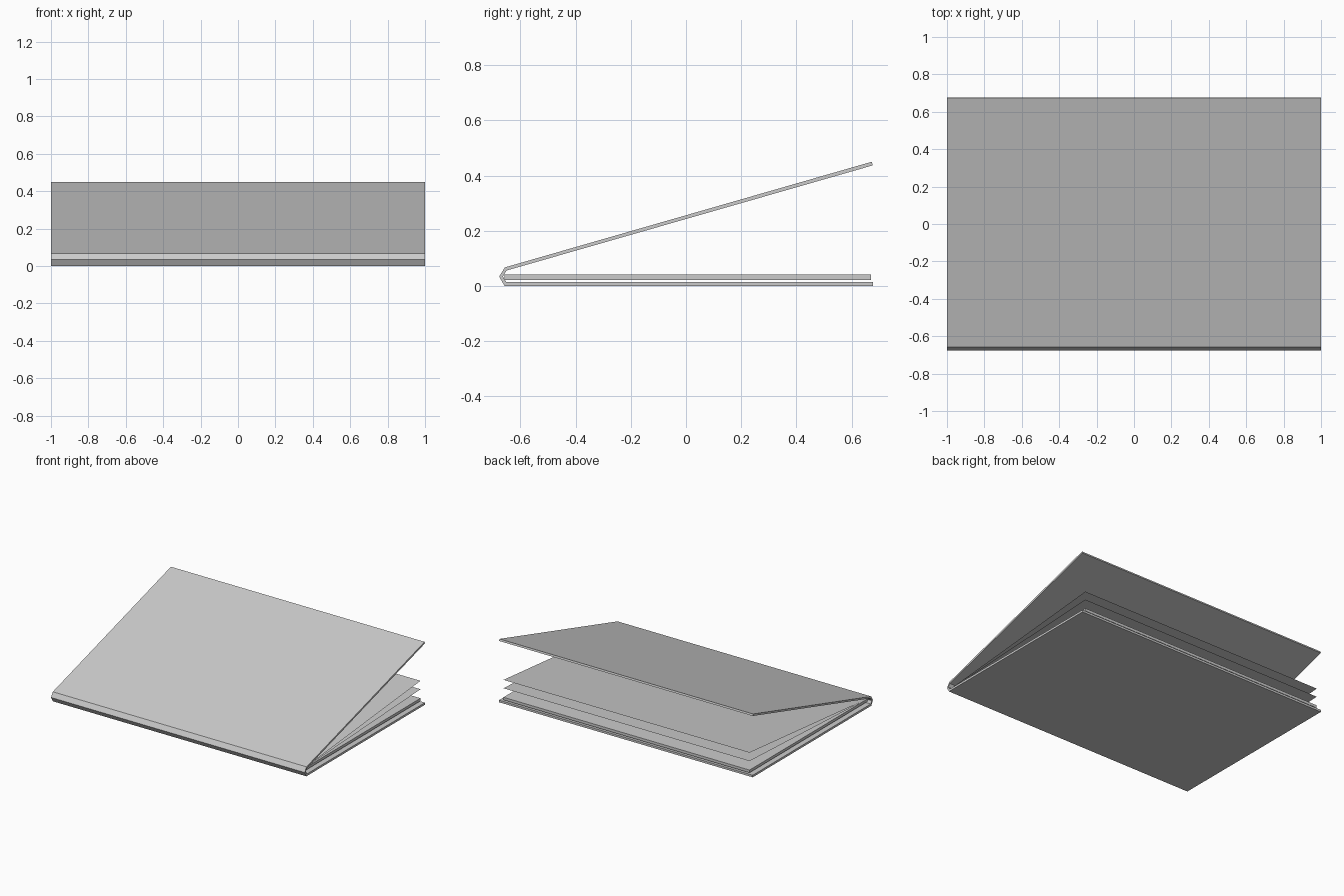
import bpy

if "Cube" in bpy.data.objects:
    bpy.data.objects.remove(bpy.data.objects["Cube"])


def extrude_profile(name, profile, half_width):
    """Solid made from a (y, z) outline swept along x."""
    n = len(profile)
    verts = [(x, y, z) for x in (-half_width, half_width) for y, z in profile]
    faces = [tuple(range(n - 1, -1, -1)), tuple(range(n, 2 * n))]
    faces += [(i, (i + 1) % n, (i + 1) % n + n, i + n) for i in range(n)]
    return make_object(name, verts, faces)


def make_object(name, verts, faces):
    mesh = bpy.data.meshes.new(name)
    mesh.from_pydata(verts, [], faces)
    mesh.update()
    obj = bpy.data.objects.new(name, mesh)
    bpy.context.collection.objects.link(obj)
    return obj


# Cover: back board, pointed spine and raised front board in one folded strip
extrude_profile("cover", [
    (0.677, 0.0), (0.677, 0.015), (-0.652, 0.015), (-0.664, 0.034),
    (-0.650, 0.056), (0.677, 0.437), (0.673, 0.450), (-0.657, 0.067),
    (-0.677, 0.034), (-0.658, 0.0)][::-1], 1.0)

# Closed stack of pages lying above the back board
extrude_profile("page_block", [
    (-0.658, 0.022), (0.67, 0.022), (0.67, 0.041), (-0.658, 0.041)], 0.97)

# Loose pages fanning up from the spine (single thin sheets)
for i, z_tip in enumerate((0.105, 0.165)):
    y0, z0, y1, w = -0.655, 0.041, 0.67, 0.97
    make_object(f"loose_page_{i + 1}",
                [(-w, y0, z0), (w, y0, z0), (w, y1, z_tip), (-w, y1, z_tip)],
                [(0, 1, 2, 3)])
